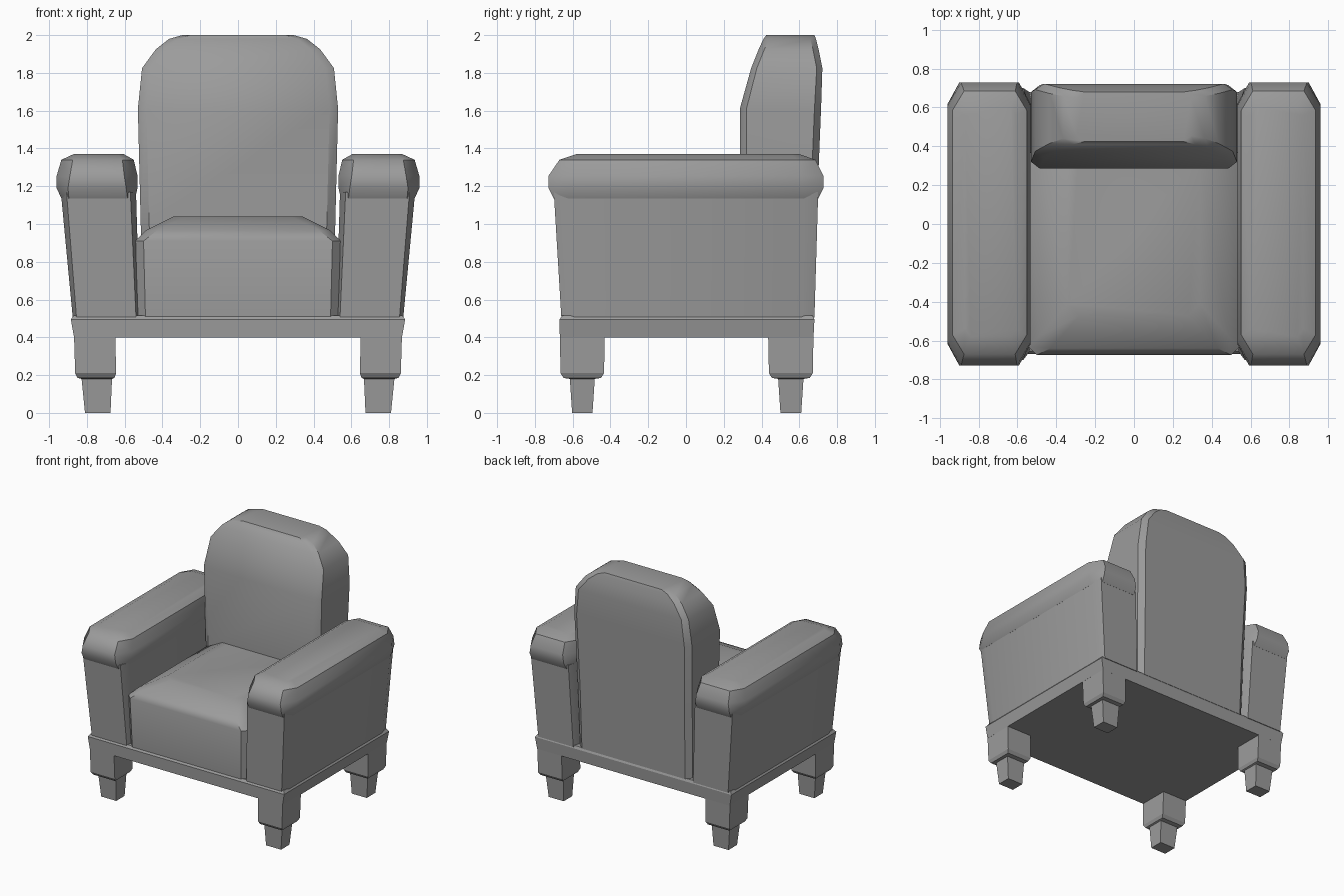
import bpy
import bmesh
from math import radians

cube = bpy.data.objects.get("Cube")
if cube:
    bpy.data.objects.remove(cube, do_unlink=True)

GREY = (0.33, 0.33, 0.33, 1)
fabric = bpy.data.materials.new("plain_grey")
fabric.use_nodes = True
fabric.diffuse_color = GREY
bsdf = next(n for n in fabric.node_tree.nodes if n.type == 'BSDF_PRINCIPLED')
bsdf.inputs["Base Color"].default_value = GREY


def loft(name, rings, side=1, smooth=40):
    """Stack of chamfered rectangles: (z, x0, x1, y0, y1, chamfer x, chamfer y)."""
    bm = bmesh.new()
    loops = []
    for z, x0, x1, y0, y1, cx, cy in rings:
        outline = [(x0 + cx, y0), (x1 - cx, y0), (x1, y0 + cy), (x1, y1 - cy),
                   (x1 - cx, y1), (x0 + cx, y1), (x0, y1 - cy), (x0, y0 + cy)]
        loops.append([bm.verts.new((side * x, y, z)) for x, y in outline])
    for low, high in zip(loops, loops[1:]):
        for i in range(len(low)):
            j = (i + 1) % len(low)
            bm.faces.new((low[i], low[j], high[j], high[i]))
    bm.faces.new(loops[0][::-1])
    bm.faces.new(loops[-1])
    bmesh.ops.remove_doubles(bm, verts=bm.verts, dist=0.0005)
    bmesh.ops.recalc_face_normals(bm, faces=bm.faces)
    mesh = bpy.data.meshes.new(name)
    bm.to_mesh(mesh)
    bm.free()
    mesh.materials.append(fabric)
    obj = bpy.data.objects.new(name, mesh)
    bpy.context.collection.objects.link(obj)
    bpy.ops.object.select_all(action='DESELECT')
    obj.select_set(True)
    bpy.context.view_layer.objects.active = obj
    bpy.ops.object.shade_smooth_by_angle(angle=radians(smooth))
    return obj


# Base frame with a slightly bevelled top
loft("base_frame", [
    (0.40, -0.868, 0.868, -0.668, 0.675, 0, 0),
    (0.495, -0.885, 0.885, -0.67, 0.68, 0, 0),
    (0.515, -0.87, 0.87, -0.655, 0.67, 0, 0)], smooth=20)

# Stepped legs: wide block, chamfer, narrow tapered foot
for side, x_name in ((1, "left"), (-1, "right")):
    for y0, y1, y_name in ((-0.668, -0.43, "front"), (0.435, 0.675, "back")):
        steps = [(0.0, 0.675, 0.81, 0.065), (0.18, 0.667, 0.828, 0.053),
                 (0.185, 0.655, 0.85, 0.02), (0.21, 0.645, 0.862, 0.004),
                 (0.41, 0.65, 0.868, 0)]
        loft(f"{y_name}_{x_name}_leg",
             [(z, x0, x1, y0 + d, y1 - d, 0, 0) for z, x0, x1, d in steps],
             side, 20)

# Flared arms with a padded roll on top
for side, x_name in ((1, "left"), (-1, "right")):
    loft(f"{x_name}_arm_panel", [
        (0.505, 0.52, 0.875, -0.66, 0.68, 0.02, 0.07),
        (1.17, 0.54, 0.938, -0.70, 0.70, 0.03, 0.08)], side)
    loft(f"{x_name}_arm_roll", [
        (1.135, 0.545, 0.935, -0.70, 0.70, 0.04, 0.08),
        (1.19, 0.532, 0.96, -0.728, 0.728, 0.06, 0.11),
        (1.255, 0.532, 0.96, -0.728, 0.728, 0.07, 0.12),
        (1.34, 0.552, 0.935, -0.67, 0.685, 0.06, 0.1),
        (1.37, 0.605, 0.87, -0.58, 0.60, 0.03, 0.04)], side)

# Seat cushion with a domed top
loft("seat_cushion", [
    (0.51, -0.53, 0.53, -0.66, 0.4, 0.04, 0.04),
    (0.91, -0.545, 0.545, -0.675, 0.4, 0.045, 0.045),
    (0.965, -0.49, 0.49, -0.64, 0.4, 0.06, 0.06),
    (1.04, -0.34, 0.34, -0.47, 0.4, 0.06, 0.06)], smooth=35)

# Backrest cushion with rounded shoulders
loft("back_cushion", [
    (0.51, -0.505, 0.505, 0.30, 0.675, 0.04, 0.035),
    (1.0, -0.515, 0.515, 0.285, 0.69, 0.045, 0.035),
    (1.61, -0.53, 0.53, 0.285, 0.715, 0.045, 0.035),
    (1.825, -0.508, 0.508, 0.345, 0.722, 0.045, 0.03),
    (1.925, -0.435, 0.435, 0.385, 0.702, 0.05, 0.03),
    (1.98, -0.365, 0.365, 0.41, 0.688, 0.05, 0.03),
    (2.0, -0.295, 0.295, 0.425, 0.68, 0.04, 0.03)], smooth=35)
